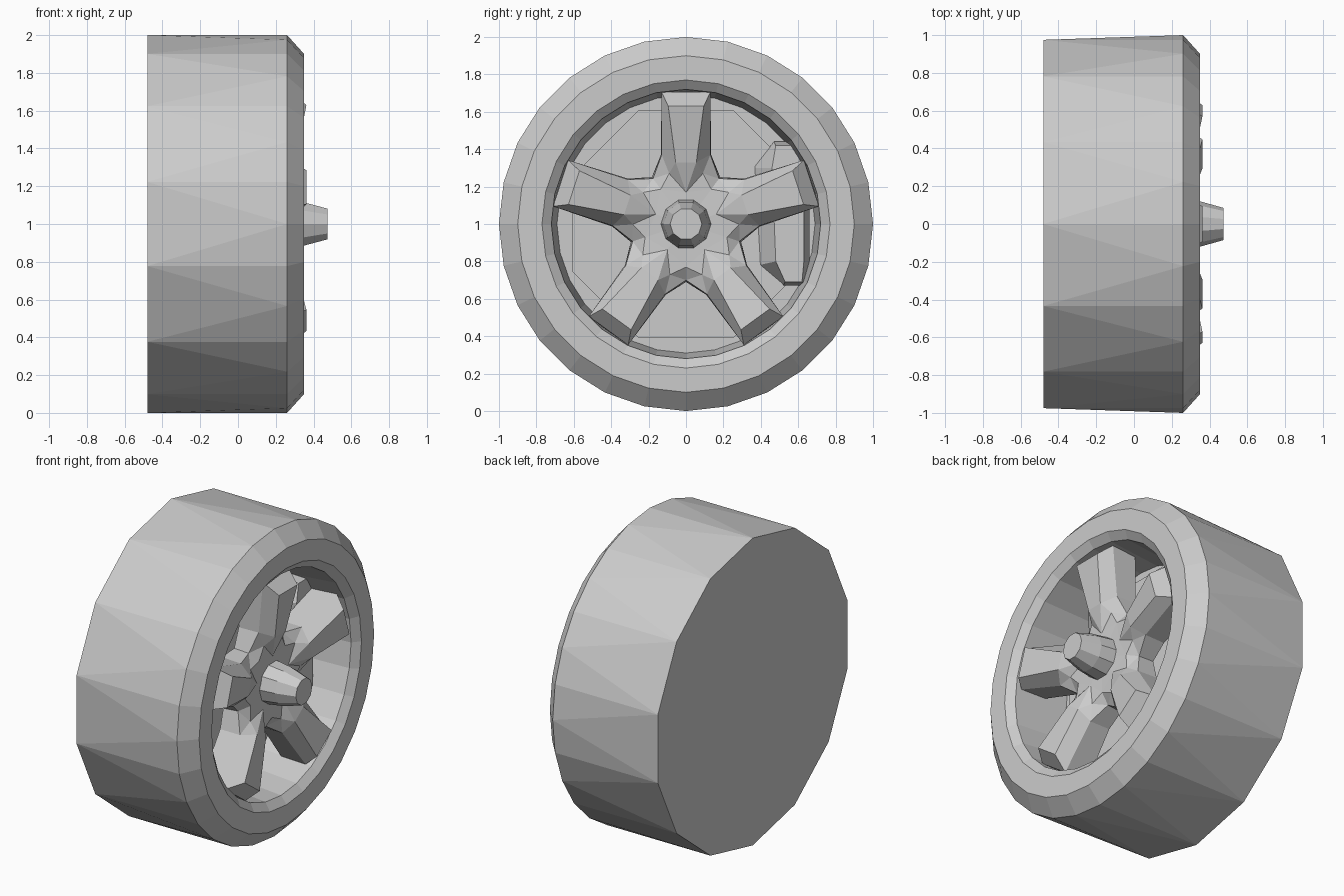
import bpy, bmesh
from math import sin, cos, pi, radians

if "Cube" in bpy.data.objects:
    bpy.data.objects.remove(bpy.data.objects["Cube"])


def ring(bm, x, r, n, start=0.0):
    # circle of vertices around the wheel axis, first vertex at the top
    return [bm.verts.new((x, r * sin(start + 2 * pi * i / n),
                          1 + r * cos(start + 2 * pi * i / n))) for i in range(n)]


def bridge(bm, a, b):
    n = len(a)
    for i in range(n):
        bm.faces.new((a[i], a[(i + 1) % n], b[(i + 1) % n], b[i]))


def finish(bm, name):
    bmesh.ops.recalc_face_normals(bm, faces=bm.faces)
    me = bpy.data.meshes.new(name)
    bm.to_mesh(me)
    bm.free()
    ob = bpy.data.objects.new(name, me)
    bpy.context.collection.objects.link(ob)
    return ob


# Tyre and rim barrel: 14-sided closed back, 28-sided front, recessed barrel
bm = bmesh.new()
N = 28
back = ring(bm, -0.48, 1.0, 14)
bm.faces.new(back)
profile = [(0.26, 1.0), (0.35, 0.90), (0.35, 0.77), (0.31, 0.72), (-0.05, 0.69)]
rings = [ring(bm, x, r, N) for x, r in profile]
f = rings[0]
for j in range(14):
    k = (j + 1) % 14
    m = f[2 * j + 1]
    bm.faces.new((back[j], back[k], m))
    bm.faces.new((back[j], m, f[2 * j]))
    bm.faces.new((back[k], f[2 * k], m))
for a, b in zip(rings, rings[1:]):
    bridge(bm, a, b)
bm.faces.new(rings[-1])
finish(bm, "tyre_and_rim")

# Brake disc
bm = bmesh.new()
a = ring(bm, -0.05, 0.66, 8, pi / 8)
b = ring(bm, -0.01, 0.66, 8, pi / 8)
bridge(bm, a, b)
bm.faces.new(b)
finish(bm, "brake_disc")

# Brake caliper: chamfered block beside the disc
bm = bmesh.new()
base = [(.36, 1.3), (.47, 1.44), (.60, 1.44), (.66, 1.25),
        (.66, .8), (.64, .67), (.52, .67), (.39, .78)]
top = [(.46, 1.3), (.48, 1.42), (.59, 1.42), (.63, 1.25),
       (.63, .8), (.62, .69), (.53, .69), (.48, .8)]
a = [bm.verts.new((-0.02, y, z)) for y, z in base]
b = [bm.verts.new((0.10, y, z)) for y, z in top]
bridge(bm, a, b)
bm.faces.new(b)
finish(bm, "brake_caliper")

# Five raised spokes joined in a recessed star-shaped hub
bm = bmesh.new()
BACK = 0.10


def pt(ang, r, t, x):
    u, v = cos(ang), sin(ang)
    return bm.verts.new((x, r * u - t * v, 1 + r * v + t * u))


centre = bm.verts.new((0.25, 0, 1))
angs = [radians(90 + 72 * i) for i in range(5)]
valley = [pt(a + pi / 5, 0.23, 0, 0.245) for a in angs]
gap = [pt(a + pi / 5, 0.30, 0, 0.20) for a in angs]
gap_back = [pt(a + pi / 5, 0.31, 0, BACK) for a in angs]
for i, a in enumerate(angs):
    tip = pt(a, 0.17, 0, 0.25)
    side = []
    for s, k in ((1, i), (-1, i - 1)):
        A = pt(a, 0.33, s * 0.055, 0.305)
        B = pt(a, 0.63, s * 0.095, 0.362)
        C = pt(a, 0.705, s * 0.13, 0.27)
        D = pt(a, 0.37, s * 0.13, 0.24)
        E = pt(a, 0.27, s * 0.09, 0.25)
        Cb = pt(a, 0.71, s * 0.13, BACK)
        Db = pt(a, 0.37, s * 0.135, BACK)
        K, G, Gb = valley[k], gap[k], gap_back[k]
        for face in ((centre, tip, K), (tip, A, E), (tip, E, K), (E, A, D),
                     (A, B, C, D), (E, D, G), (E, G, K), (C, Cb, Db, D),
                     (D, Db, Gb, G)):
            bm.faces.new(face)
        side.append((A, B, C, D, Cb, Db, Gb))
    (A, B, C, D, Cb, Db, Gb), (A2, B2, C2, D2, Cb2, Db2, Gb2) = side
    bm.faces.new((tip, A, A2))
    bm.faces.new((A, B, B2, A2))
    bm.faces.new((B, C, C2, B2))
    bm.faces.new((C, Cb, Cb2, C2))
    bm.faces.new((Cb, Db, Db2, Cb2))
    bm.faces.new((Db, Gb, Gb2, Db2))
bm.faces.new(gap_back)
finish(bm, "spokes")

# Tapered centre nut
bm = bmesh.new()
a = ring(bm, 0.24, 0.135, 10, pi / 10)
b = ring(bm, 0.35, 0.12, 10, pi / 10)
c = ring(bm, 0.475, 0.085, 10, pi / 10)
bridge(bm, a, b)
bridge(bm, b, c)
bm.faces.new(c)
finish(bm, "centre_nut")
